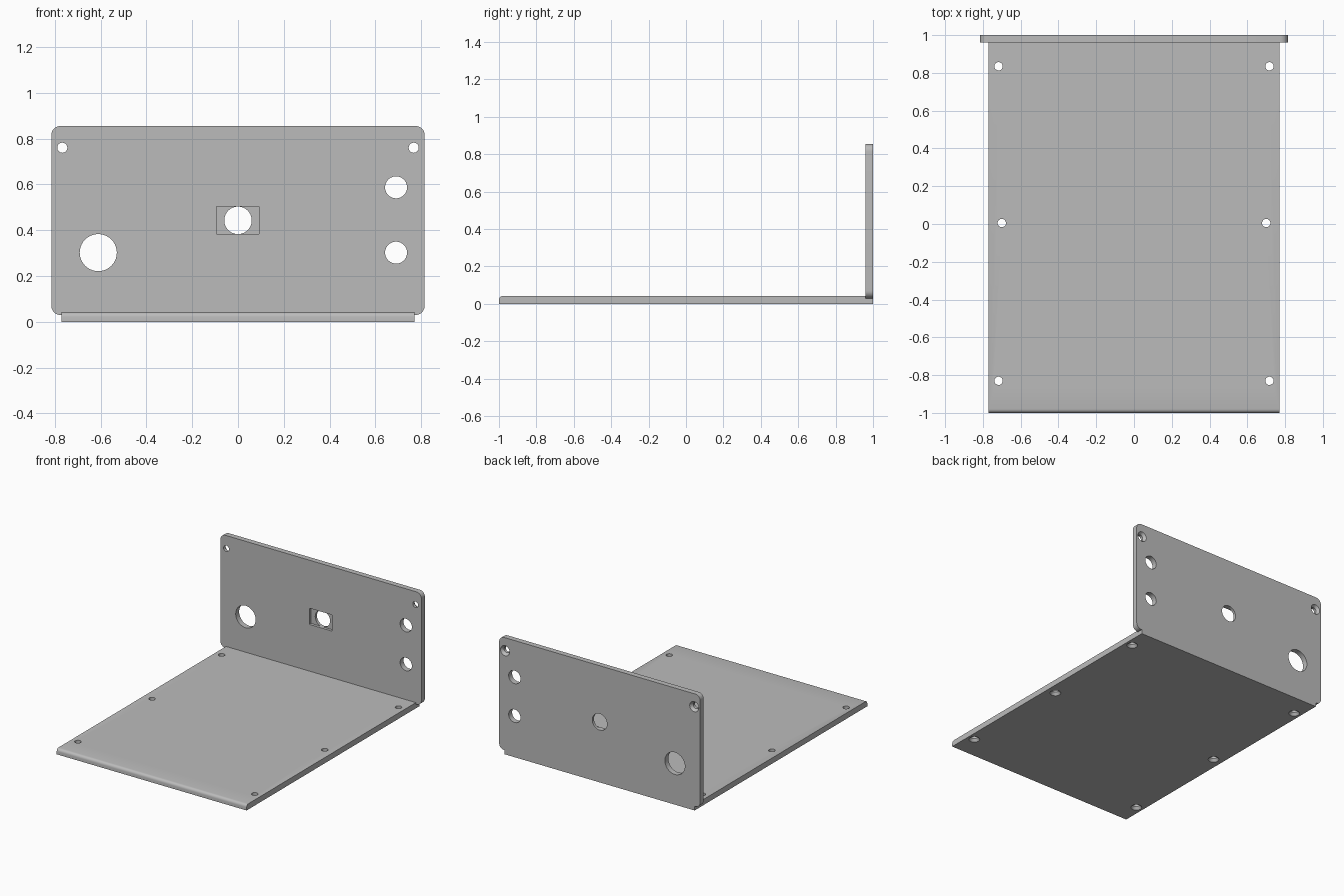
import bpy, bmesh
from math import cos, sin, pi
from mathutils import Matrix, Vector

cube = bpy.data.objects.get("Cube")
if cube:
    bpy.data.objects.remove(cube, do_unlink=True)

grey = bpy.data.materials.new("plain grey")
grey.use_nodes = True
grey.diffuse_color = (0.5, 0.5, 0.5, 1)
grey.node_tree.nodes["Principled BSDF"].inputs["Base Color"].default_value = (0.5, 0.5, 0.5, 1)

HALF_W, THICK, SEAT = 0.77, 0.042, 0.03      # base plate half width, thickness, panel seat height
PANEL_W, PANEL_TOP, PANEL_Y = 0.815, 0.855, 0.96


def add_object(name, bm):
    bmesh.ops.recalc_face_normals(bm, faces=bm.faces)
    mesh = bpy.data.meshes.new(name)
    bm.to_mesh(mesh)
    bm.free()
    obj = bpy.data.objects.new(name, mesh)
    bpy.context.collection.objects.link(obj)
    mesh.materials.append(grey)
    return obj


def prism(name, outline, offset):
    """Extrude a closed outline by an offset."""
    bm = bmesh.new()
    face = bm.faces.new([bm.verts.new(p) for p in outline])
    result = bmesh.ops.extrude_face_region(bm, geom=[face])
    verts = [g for g in result["geom"] if isinstance(g, bmesh.types.BMVert)]
    bmesh.ops.translate(bm, verts=verts, vec=offset)
    return add_object(name, bm)


def arc(cx, cy, r, start, steps):
    """Quarter circle, anticlockwise from a start angle."""
    return [(cx + r * cos(start + pi / 2 * i / steps), cy + r * sin(start + pi / 2 * i / steps))
            for i in range(steps + 1)]


def turned(name, profile, matrix, sides=40):
    """Closed turned solid from (radius, height) rings."""
    bm = bmesh.new()
    rings = [[bm.verts.new(matrix @ Vector((r * cos(2 * pi * i / sides), r * sin(2 * pi * i / sides), h)))
              for i in range(sides)] for r, h in profile]
    for low, high in zip(rings, rings[1:]):
        for i in range(sides):
            j = (i + 1) % sides
            bm.faces.new((low[i], low[j], high[j], high[i]))
    bm.faces.new(rings[0])
    bm.faces.new(rings[-1])
    return add_object(name, bm)


def cut(target, cutter):
    """Subtract the cutter, then remove it."""
    cutter.hide_render = True
    mod = target.modifiers.new("cut", 'BOOLEAN')
    mod.operation, mod.solver, mod.object = 'DIFFERENCE', 'EXACT', cutter
    bpy.context.view_layer.objects.active = target
    bpy.ops.object.modifier_apply(modifier=mod.name)
    bpy.data.objects.remove(cutter, do_unlink=True)


def screw_profile(r, wide):
    """Through hole with a countersink at height zero."""
    return [(wide, -0.02), (wide, 0), (r, 0.02), (r, 0.1)]


# Base plate: side profile with a rounded front edge and a seat for the panel
side = [(-1, 0), (1, 0), (1, SEAT), (PANEL_Y, SEAT), (PANEL_Y, THICK)]
side += arc(-0.98, THICK - 0.02, 0.02, pi / 2, 4)
base = prism("base_plate", [(-HALF_W, y, z) for y, z in side], (2 * HALF_W, 0, 0))
for s in (-1, 1):
    for x, y in ((0.717, 0.835), (0.70, 0.005), (0.717, -0.83)):
        cut(base, turned("screw_cutter", screw_profile(0.022, 0.037), Matrix.Translation((s * x, y, 0))))

# Upright rear panel with rounded corners
R = 0.04
outline = []
for k, (sx, z) in enumerate(((1, PANEL_TOP - R), (-1, PANEL_TOP - R), (-1, SEAT + R), (1, SEAT + R))):
    outline += arc(sx * (PANEL_W - R), z, R, k * pi / 2, 8)
panel = prism("rear_panel", [(x, PANEL_Y, z) for x, z in outline], (0, 1 - PANEL_Y, 0))

# Rectangular recess on the inner face
recess = prism("recess_cutter", [(x, 0.9, z) for x, z in
                                 ((-0.094, 0.384), (0.092, 0.384), (0.092, 0.503), (-0.094, 0.503))],
               (0, 0.08, 0))
cut(panel, recess)

# Panel openings and countersunk corner screws, drilled from the back
forward = Matrix.Rotation(pi / 2, 4, 'X')
for x, z, r in ((0, 0.443, 0.06), (-0.61, 0.302, 0.081), (0.69, 0.302, 0.048), (0.69, 0.587, 0.048)):
    cut(panel, turned("hole_cutter", [(r, -0.1), (r, 0.1)], Matrix.Translation((x, 1, z)) @ forward))
for s in (-1, 1):
    cut(panel, turned("screw_cutter", screw_profile(0.022, 0.037),
                      Matrix.Translation((s * 0.767, 1, 0.76)) @ forward))

# Smooth the hole walls and rounded edges, keep the plate edges sharp
for obj in (base, panel):
    bpy.ops.object.select_all(action='DESELECT')
    obj.select_set(True)
    bpy.context.view_layer.objects.active = obj
    bpy.ops.object.shade_smooth_by_angle(angle=pi / 6)
